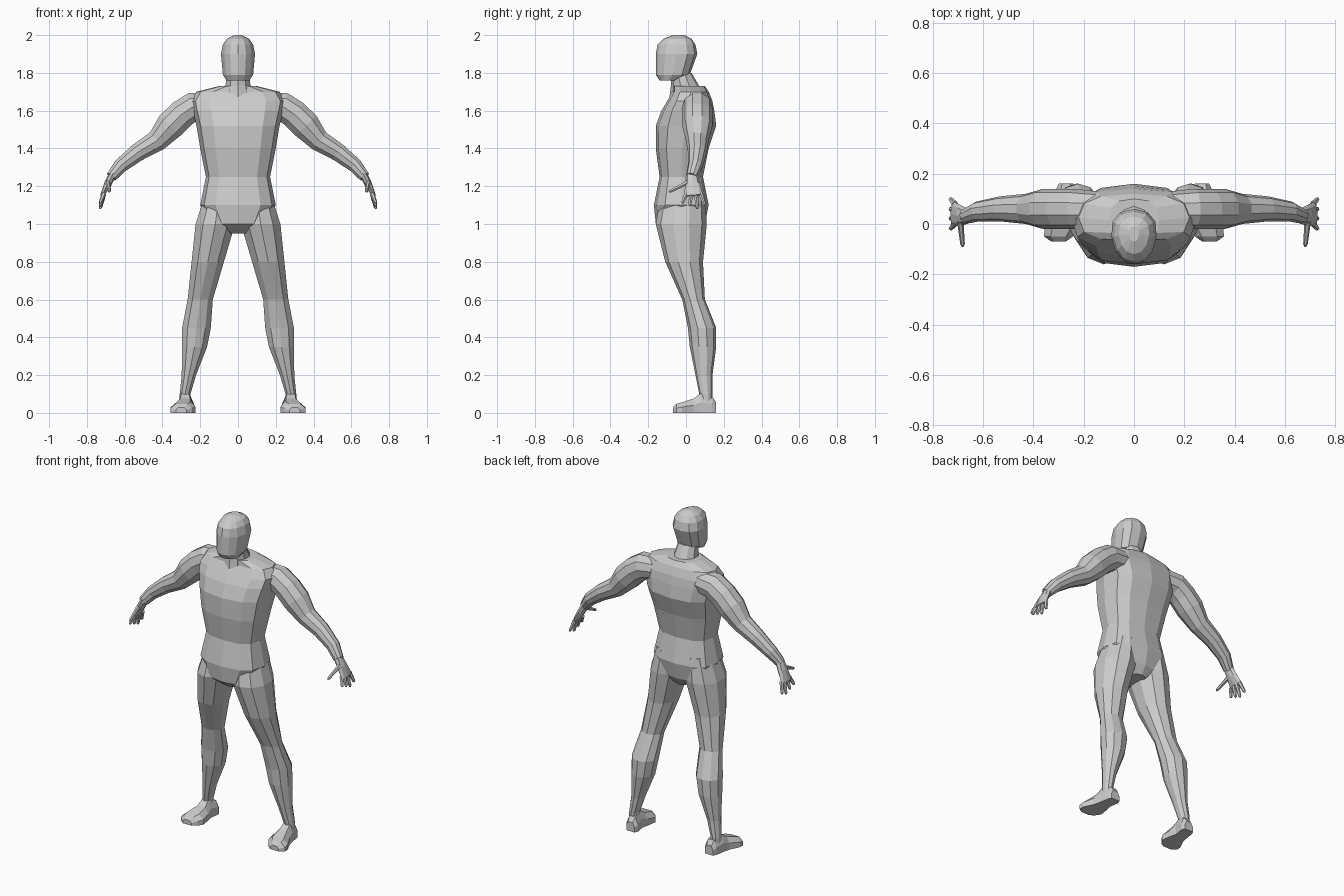
import bpy, bmesh, math
from mathutils import Vector

if "Cube" in bpy.data.objects:
    bpy.data.objects.remove(bpy.data.objects["Cube"])

colour = (.6, .6, .6, 1)
grey = bpy.data.materials.new("plain grey")
grey.use_nodes = True
grey.diffuse_color = colour
grey.node_tree.nodes["Principled BSDF"].inputs["Base Color"].default_value = colour


def outline(sides, power=1, taper=0, turn=0):
    """Unit section: a lower power is boxier, taper narrows the front."""
    points = []
    for i in range(sides):
        angle = math.tau * (i + turn) / sides
        sine, cosine = math.sin(angle), -math.cos(angle)
        across = math.copysign(abs(sine) ** power, sine)
        depth = math.copysign(abs(cosine) ** power, cosine)
        points.append((across * (1 + taper * depth), depth))
    return points


def loft(name, rings, mirror=False):
    """Skin a list of point rings, cap the ends, optionally mirror over x."""
    bm = bmesh.new()
    loops = [[bm.verts.new(point) for point in ring] for ring in rings]
    for low, high in zip(loops, loops[1:]):
        for i in range(len(low)):
            bm.faces.new((low[i - 1], low[i], high[i], high[i - 1]))
    bm.faces.new(loops[0])
    bm.faces.new(loops[-1])
    bmesh.ops.recalc_face_normals(bm, faces=bm.faces)
    mesh = bpy.data.meshes.new(name)
    bm.to_mesh(mesh)
    bm.free()
    mesh.materials.append(grey)
    part = bpy.data.objects.new(name, mesh)
    bpy.context.collection.objects.link(part)
    if mirror:
        part.modifiers.new("mirror", 'MIRROR').use_mirror_merge = False


def level_ring(shape, z, half_width, front, back, x=0):
    """Horizontal section between a front and a back limit."""
    middle, half_depth = (front + back) / 2, (back - front) / 2
    return [Vector((x + a * half_width, middle + b * half_depth, z)) for a, b in shape]


def path_rings(shape, centres, thickness, width, side=Vector((0, 1, 0))):
    """Sections square to a path, with their width towards the given side."""
    rings = []
    for i, centre in enumerate(centres):
        ahead = centres[min(i + 1, len(centres) - 1)]
        behind = centres[max(i - 1, 0)]
        along = (ahead - behind).normalized()
        u = along.cross(side).normalized()
        v = u.cross(along)
        rings.append([centre + u * a * thickness[i] + v * b * width[i] for a, b in shape])
    return rings


# Torso with flat chest and back: height, half width, front, back
torso_shape = outline(sides=12, power=.75)
loft("torso", [level_ring(torso_shape, *row) for row in [
    (.95, .05, -.1, .07),
    (1, .14, -.16, .1),
    (1.1, .2, -.17, .12),
    (1.25, .17, -.14, .09),
    (1.4, .2, -.16, .12),
    (1.52, .22, -.16, .16),
    (1.6, .24, -.13, .15),
    (1.65, .25, -.1, .14),
    (1.7, .22, -.07, .12),
    (1.73, .1, -.07, .1)]])

# Neck sloping forward into the head
neck_shape = outline(sides=10)
loft("neck", [level_ring(neck_shape, *row) for row in [
    (1.65, .09, -.09, .1),
    (1.73, .07, -.08, .07),
    (1.8, .06, -.08, .03)]])

# Head with a narrower face and jaw
head_shape = outline(sides=12, power=.9, taper=.15)
loft("head", [level_ring(head_shape, *row) for row in [
    (1.76, .06, -.14, -.05),
    (1.79, .08, -.16, .02),
    (1.9, .09, -.16, .06),
    (1.95, .08, -.15, .05),
    (1.98, .06, -.12, .03),
    (2, .02, -.07, -.01)]])

# Legs, hip to ankle: height, half width, front, back, centre x
leg_shape = outline(sides=10)
loft("leg", [level_ring(leg_shape, *row) for row in [
    (1.15, .08, -.13, .1, .1),
    (1, .11, -.16, .11, .12),
    (.8, .09, -.11, .09, .16),
    (.6, .07, -.02, .1, .2),
    (.45, .08, .01, .16, .22),
    (.35, .07, .02, .16, .23),
    (.2, .04, .05, .14, .26),
    (.1, .03, .07, .14, .28),
    (.04, .03, .07, .14, .28)]], mirror=True)

# Feet with flat soles, heel to toe: depth, centre x, half width, height
foot_shape = outline(sides=8, power=.7, turn=.5)
loft("foot", [[(x + a * half_width, y, max(b, 0) * height) for a, b in foot_shape]
              for y, x, half_width, height in [
    (.16, .27, .03, .06),
    (.14, .27, .04, .09),
    (.08, .28, .04, .11),
    (.04, .28, .05, .08),
    (-.02, .29, .07, .06),
    (-.05, .3, .06, .05),
    (-.07, .3, .03, .03)]], mirror=True)

# Arms, shoulder to wrist: x, depth, height of the centre line, then radius
arm = [(.15, .06, 1.63, .07),
       (.24, .06, 1.62, .08),
       (.3, .06, 1.58, .08),
       (.36, .06, 1.52, .08),
       (.43, .06, 1.44, .06),
       (.53, .06, 1.38, .05),
       (.62, .05, 1.31, .04),
       (.67, .03, 1.25, .03)]
radii = [row[-1] for row in arm]
loft("arm", path_rings(outline(sides=10), [Vector(row[:-1]) for row in arm], radii, radii),
     mirror=True)

# Palms, flat and widening from the wrist to the knuckles
wrist, knuckles = Vector((.66, .03, 1.27)), Vector((.72, .04, 1.15))
palm_path = [wrist, wrist.lerp(knuckles, .5), knuckles]
loft("palm", path_rings(outline(sides=8), palm_path, (.02, .02, .01), (.03, .04, .05)),
     mirror=True)


def finger(name, base, tip):
    """Tapering finger from base to tip."""
    path = [base, base.lerp(tip, .9), tip]
    radii = (.013, .009, .004)
    loft(name, path_rings(outline(sides=6), path, radii, radii, Vector((1, 0, 0))), mirror=True)


# Four fingers fanned out from the knuckles, and the thumb reaching forward
for i, name in enumerate(["index", "middle", "ring", "little"]):
    spread = i - 1.5
    base = knuckles + Vector((-.01, spread * .025, .01))
    tip = knuckles + Vector((.01, spread * .04, -.07 + abs(spread - .5) * .015))
    finger(name + "_finger", base, tip)
finger("thumb", Vector((.69, .01, 1.22)), Vector((.68, -.09, 1.17)))
